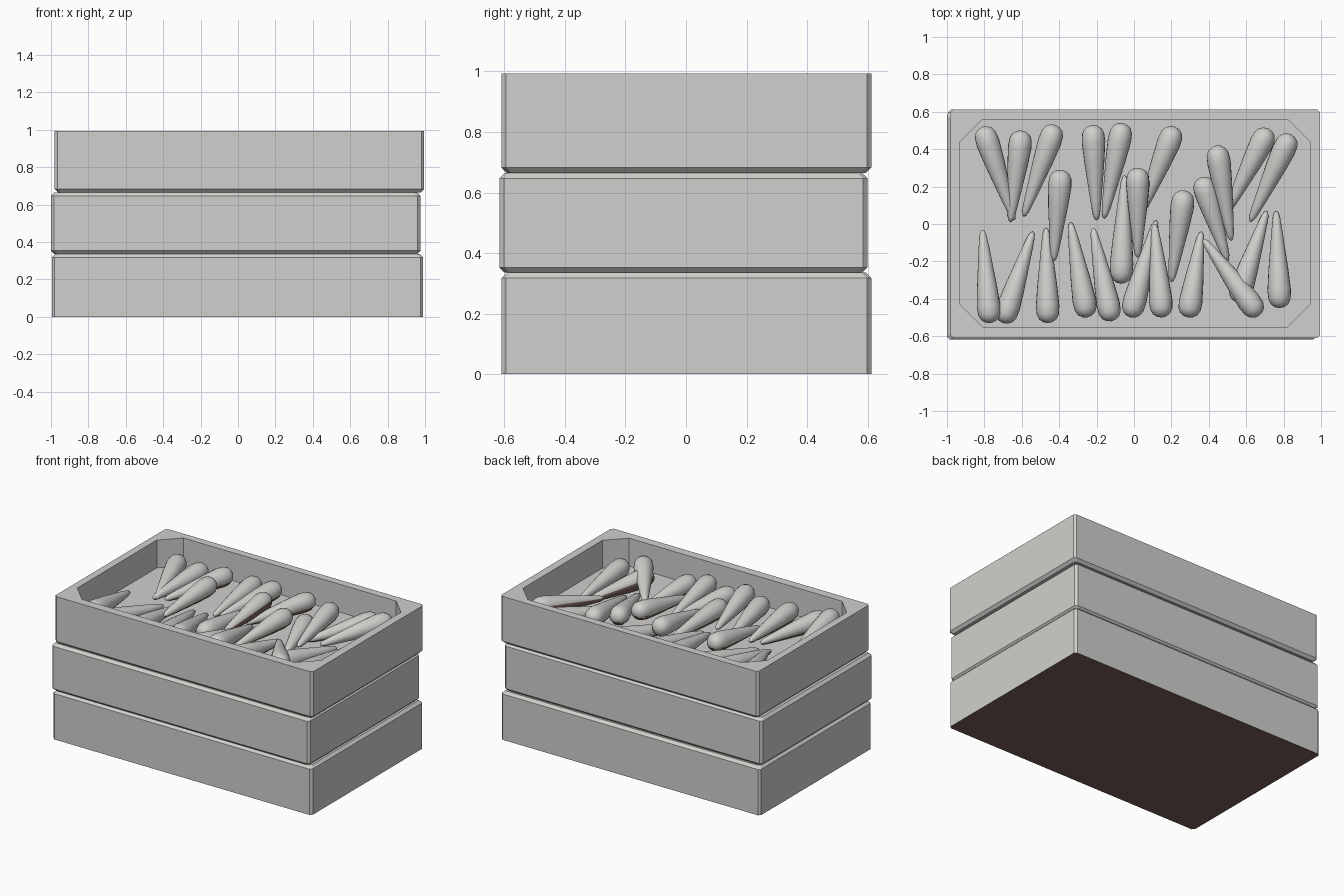
import bpy, bmesh, math
from mathutils import Vector

if "Cube" in bpy.data.objects:
    bpy.data.objects.remove(bpy.data.objects["Cube"])


def material(name, colour):
    mat = bpy.data.materials.new(name)
    mat.use_nodes = True
    mat.diffuse_color = (*colour, 1)
    mat.node_tree.nodes["Principled BSDF"].inputs["Base Color"].default_value = (*colour, 1)
    return mat


PALETTE = [material("pale grey", (0.63, 0.63, 0.61)),
           material("earth brown", (0.19, 0.12, 0.1))]


def octagon(bm, x0, x1, y0, y1, cut, z):
    """Ring of eight vertices: a rectangle with its corners cut off."""
    points = [(x0 + cut, y0), (x1 - cut, y0), (x1, y0 + cut), (x1, y1 - cut),
              (x1 - cut, y1), (x0 + cut, y1), (x0, y1 - cut), (x0, y0 + cut)]
    return [bm.verts.new((x, y, z)) for x, y in points]


def bridge(bm, rings):
    for a, b in zip(rings, rings[1:]):
        n = len(a)
        for i in range(n):
            j = (i + 1) % n
            bm.faces.new((a[i], a[j], b[j], b[i]))


def finish(bm, name, brown_direction, limit):
    """Store the mesh; faces turned towards brown_direction become brown."""
    bmesh.ops.recalc_face_normals(bm, faces=bm.faces)
    for face in bm.faces:
        face.normal_update()
        if face.normal.dot(brown_direction) > limit:
            face.material_index = 1
    mesh = bpy.data.meshes.new(name)
    bm.to_mesh(mesh)
    bm.free()
    for mat in PALETTE:
        mesh.materials.append(mat)
    obj = bpy.data.objects.new(name, mesh)
    bpy.context.collection.objects.link(obj)
    return obj


DOWN = Vector((0, 0, -1))
BEVEL = 0.018
FLOOR_Z = 0.8


def board_ring(name, box, z0, z1, bevel_low, bevel_high, brown_base=False, tray=False):
    """One tier of boards, bevelled where it meets its neighbours."""
    bm = bmesh.new()
    x0, x1, y0, y1 = box

    def level(z, inset):
        return octagon(bm, x0 + inset, x1 - inset, y0 + inset, y1 - inset, 0.015, z)

    rings = []
    if bevel_low:
        rings.append(level(z0, BEVEL))
    rings.append(level(z0 + BEVEL * bevel_low, 0))
    rings.append(level(z1 - BEVEL * bevel_high, 0))
    if bevel_high:
        rings.append(level(z1, BEVEL))
    if tray:
        rings += [octagon(bm, -0.93, 0.94, -0.55, 0.56, 0.12, z) for z in (z1, FLOOR_Z)]
    bridge(bm, rings)
    bm.faces.new(rings[0])
    bm.faces.new(rings[-1])
    return finish(bm, name, DOWN, 0.9 if brown_base else 2)


# Crate: three stacked tiers, the middle one slightly shifted
board_ring("bottom_boards", (-0.995, 0.99, -0.61, 0.613), 0, 0.335, False, True, brown_base=True)
board_ring("middle_boards", (-1, 0.975, -0.617, 0.6), 0.335, 0.665, True, True)
board_ring("top_boards", (-0.98, 0.995, -0.61, 0.613), 0.665, 0.993, True, False, tray=True)

# Root vegetables: (position along length, radius)
PROFILE = [(0.012, 0.026), (0.04, 0.046), (0.09, 0.059), (0.18, 0.063), (0.4, 0.053),
           (0.6, 0.041), (0.8, 0.029), (0.94, 0.019), (0.985, 0.01)]
SIDES = 20


def root(name, thick, tip, lean=0):
    thick, tip = Vector(thick), Vector(tip)
    axis = tip - thick
    side = axis.cross(Vector((0, 0, 1))).normalized()
    up = side.cross(axis).normalized()
    bm = bmesh.new()
    rings = []
    for t, r in PROFILE:
        centre = thick + axis * t
        angles = [math.tau * i / SIDES for i in range(SIDES)]
        rings.append([bm.verts.new(centre + side * r * math.cos(a) + up * r * math.sin(a))
                      for a in angles])
    bridge(bm, rings)
    for end, ring in ((thick, rings[0]), (tip, rings[-1])):
        pole = bm.verts.new(end)
        for i in range(SIDES):
            bm.faces.new((ring[i], ring[(i + 1) % SIDES], pole))
    obj = finish(bm, name, Vector((lean, 0, -1)).normalized(), 0.4)
    for face in obj.data.polygons:
        face.use_smooth = True


# Each root in hundredths: thick end x, y, then tip x, y
LOW = [(-81, 52, -64, 2), (-60, 50, -66, 1), (-42, 53, -59, 4), (-22, 53, -20, 2),
       (-6, 54, -16, 3), (-7, -32, -5, 26), (22, 52, 3, 4), (36, 25, 50, -20),
       (72, 51, 49, 5), (-70, -53, -54, -4), (-46, -53, -47, -2), (-25, -50, -34, 1),
       (-2, -50, 12, 2), (29, -50, 36, -4), (55, -42, 71, 7), (78, -45, 76, 7)]
HIGH = [(-39, 29, -43, -20), (2, 30, 2, -18), (27, 18, 20, -31), (44, 42, 52, -9),
        (84, 48, 62, 1), (-77, -53, -81, -3), (-12, -52, -22, -2), (15, -50, 11, 0),
        (67, -49, 37, -8)]
# Roots rolled over so that the earthy side shows
ROLLED = {(84, 48): -1.2, (55, -42): -1.2, (2, 30): 1.1, (-60, 50): -1.1}

number = 0
for group, thick_z, tip_z in ((LOW, 0.865, 0.825), (HIGH, 0.905, 0.845)):
    for x, y, tx, ty in group:
        number += 1
        root(f"root_{number:02d}", (x / 100, y / 100, thick_z), (tx / 100, ty / 100, tip_z),
             ROLLED.get((x, y), 0))
